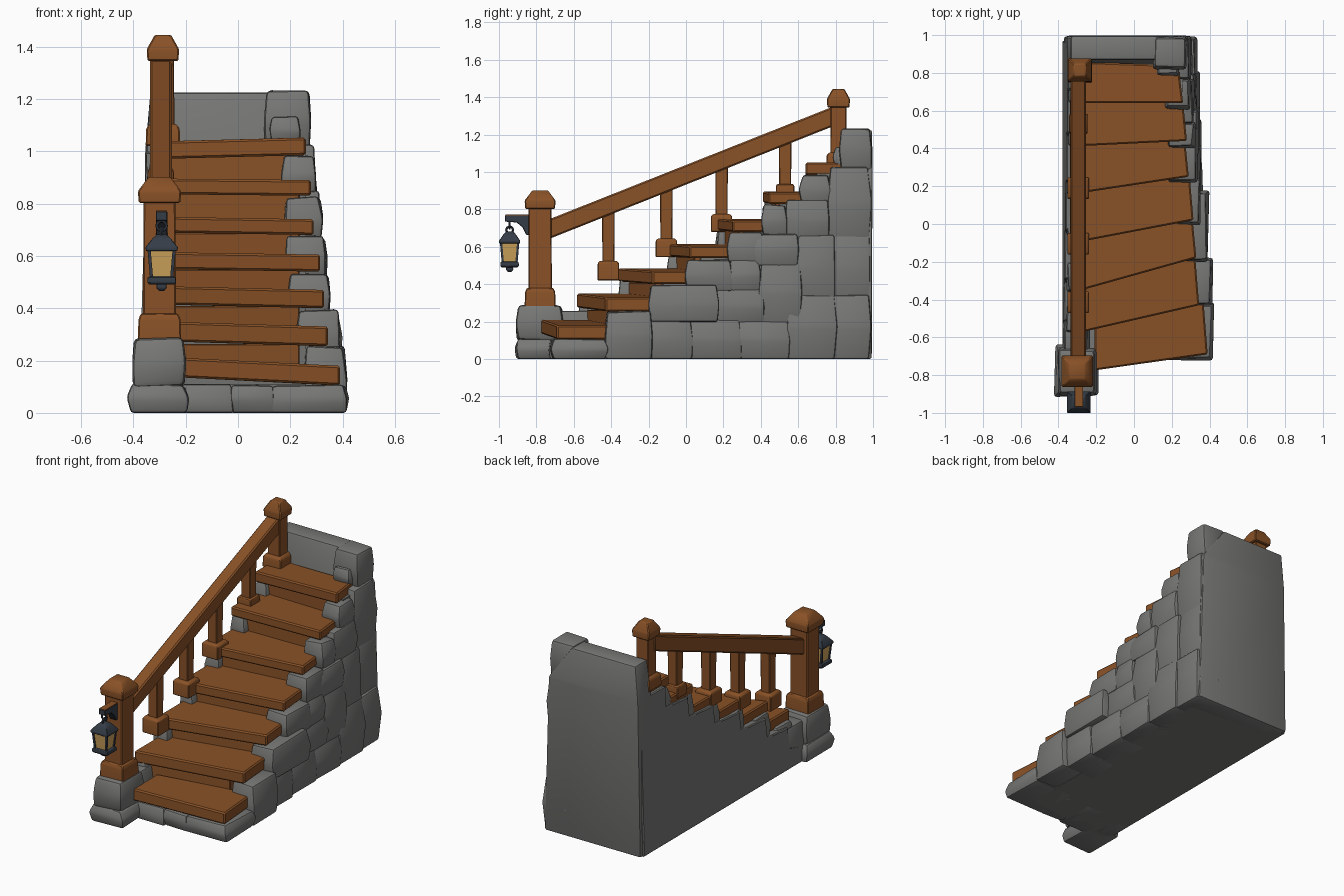
import bpy, bmesh, math, random
random.seed(4)

def material(name, col):
    m = bpy.data.materials.new(name)
    m.diffuse_color = (*col, 1)
    return m

STONE = material("grey_stone", (0.185, 0.185, 0.18))
WOOD = material("brown_wood", (0.25, 0.083, 0.02))
IRON = material("dark_iron", (0.036, 0.046, 0.062))
GLASS = material("amber_glass", (0.62, 0.37, 0.105))

# Skin between rings of points, cap the ends, bevel the edges
def loft(name, rings, mat, bevel=0.008, seg=1):
    bm = bmesh.new()
    vs = [[bm.verts.new(p) for p in r] for r in rings]
    n = len(rings[0])
    for a, b in zip(vs, vs[1:]):
        for i in range(n):
            bm.faces.new((a[i], a[(i + 1) % n], b[(i + 1) % n], b[i]))
    bm.faces.new(vs[0][::-1])
    bm.faces.new(vs[-1])
    bmesh.ops.recalc_face_normals(bm, faces=bm.faces)
    if bevel:
        bmesh.ops.bevel(bm, geom=bm.edges[:], offset=bevel, segments=seg,
                        profile=0.5, affect='EDGES', clamp_overlap=True)
    me = bpy.data.meshes.new(name)
    bm.to_mesh(me)
    bm.free()
    me.materials.append(mat)
    for p in me.polygons:
        p.use_smooth = True
    me.set_sharp_from_angle(angle=math.radians(30))
    ob = bpy.data.objects.new(name, me)
    bpy.context.collection.objects.link(ob)
    return ob

# Square tower: sections are (half_x, half_y, z)
def tower(name, cx, cy, sections, mat, bevel=0.005):
    return loft(name, [[(cx - a, cy - b, z), (cx + a, cy - b, z), (cx + a, cy + b, z), (cx - a, cy + b, z)]
                       for a, b, z in sections], mat, bevel)

def box(name, x0, x1, y0, y1, z0, z1, mat, bevel=0.006):
    return tower(name, (x0 + x1) / 2, (y0 + y1) / 2,
                 [((x1 - x0) / 2, (y1 - y0) / 2, z) for z in (z0, z1)], mat, bevel)

# Rough hewn block with wobbly corners
def stone(name, x0, x1, y0, y1, z0, z1, jit=0.011, bevel=0.016):
    r = lambda: random.uniform(-jit, jit)
    rings = []
    for k in range(3):
        z = z0 + (z1 - z0) * k / 2
        s = (0.003, -0.004, 0.008)[k]
        ring = []
        for x, y in ((x0 + s, y0 + s), (x1 - s, y0 + s), (x1 - s, y1 - s), (x0 + s, y1 - s)):
            zz = z if z == 0 else z + r() * 0.8
            ring.append((x + r(), min(y + r(), 0.995), zz))
        rings.append(ring)
    return loft(name, rings, STONE, bevel, 2)

# Steps: left x, left front y, right x, right front y, bottom z, top z, left tilt
T = [(-.21, -.775, .39, -.69, .105, .18, .03),
     (-.33, -.585, .345, -.43, .255, .33, .02),
     (-.33, -.365, .33, -.18, .40, .47, .015),
     (-.34, -.105, .315, .02, .54, .605, .01),
     (-.34, .155, .29, .25, .68, .74, .01),
     (-.34, .41, .28, .44, .83, .89, .006),
     (-.33, .64, .26, .64, .985, 1.052, -.015)]
END = (-.33, .80, .25, .76)
for i, (xl, yl, xr, yr, zb, zt, dz) in enumerate(T):
    nx = T[i + 1] if i < 6 else END
    byl, byr = nx[1] + .06, nx[3] + .06
    # Wooden tread
    loft(f"tread_{i+1}", [[(xl, yl, z + dz), (xr, yr, z), (xr - .025, max(byr, yr + .2), z), (xl, byl, z + dz)]
                          for z in (zb, zt)], WOOD, 0.008)
    # Stone core below the tread
    loft(f"core_{i+1}", [[(-.35, yl + .07, z), (.26, yr + .06, z), (.26, byr + .04, z), (-.35, byl + .04, z)]
                         for z in (0, zb + .006)], STONE, 0)
    # Riser board and left edge stone
    if i:
        pt = T[i - 1][5]
        f = lambda x: yl + (yr - yl) * (x - xl) / (xr - xl)
        loft(f"riser_{i+1}", [[(-.31, f(-.31) + .04, z), (.235, f(.235) + .04, z),
                               (.235, f(.235) + .08, z), (-.31, f(-.31) + .08, z)]
                              for z in (pt - .02, zb + .008)], WOOD, 0.004)
        stone(f"left_stone_{i+1}", -.365 + .02 * zb, -.255, yl + .01, yl + .17, pt - .08, zb + dz + .012, .008, .014)

# Flat left wall with a stepped top, leaning slightly inward
prof = [(.97, 0), (-.66, 0), (-.66, .1)]
for i in range(1, 7):
    y, z = T[i][1] + .06, T[i][4]
    prof += [(y, T[i - 1][4] + .03), (y + .015, z + .012)]
prof += [(.97, 1.0)]
loft("left_wall", [[(x + .03 * z, y, z) for y, z in prof] for x in (-.38, -.28)], STONE, 0.006)

# Back wall and its top blocks
loft("back_wall", [[(-.37, .83, 0), (.30, .83, 0), (.315, .993, 0), (-.37, .993, 0)],
                   [(-.35, .85, 1.0), (.27, .85, 1.0), (.285, .997, 1.0), (-.355, .997, 1.0)],
                   [(-.335, .87, 1.225), (.12, .87, 1.225), (.12, .995, 1.225), (-.335, .995, 1.225)]],
     STONE, 0.012, 2)
stone("top_corner_block", .1, .278, .825, .992, 1.0, 1.232, .005)
stone("small_top_stone", .125, .24, .79, .87, 1.03, 1.13, .006, .01)

# Right side stones: x0, x1, y0, y1, z0, z1
R = [(.25, .41, -.43, -.18, 0, .252), (.22, .39, -.195, .17, .2, .392), (.19, .35, 0, .25, .36, .532),
     (.18, .337, .22, .41, .52, .675), (.17, .335, .37, .60, .5, .67), (.18, .318, .405, .54, .66, .825),
     (.17, .317, .53, .77, .64, .845), (.165, .30, .61, .77, .83, .985), (.15, .30, .76, .985, .64, 1.03),
     (.15, .375, -.2, .03, 0, .21), (.15, .36, .01, .30, 0, .21), (.15, .35, .15, .42, .19, .38),
     (.15, .345, .23, .40, .36, .535), (.15, .35, .28, .56, 0, .21), (.15, .34, .39, .62, .19, .52),
     (.15, .34, .54, .80, 0, .34), (.15, .325, .59, .80, .32, .66), (.15, .327, .77, .985, 0, .34),
     (.15, .31, .78, .985, .31, .66)]
for i, s in enumerate(R):
    stone(f"side_stone_{i+1}", *s, jit=.007, bevel=.013)

# Front footing row and newel pedestal
for i, s in enumerate([(-.23, -.02, -.73, -.45), (-.03, .14, -.72, -.45), (.12, .415, -.715, -.42)]):
    stone(f"front_stone_{i+1}", *s, 0, .105, .008, .012)
stone("pedestal_foot", -.415, -.195, -.908, -.64, 0, .11, .008, .013)
stone("pedestal_block", -.405, -.2, -.905, -.66, .1, .285, .007, .02)
stone("left_front_stone", -.375, -.24, -.68, -.48, 0, .26, .006, .014)

# Newel posts
X = -.295
def newel(name, x, cy, zb, zc, zt, w, b, c, bh):
    tower(name + "_base", x, cy, [(b, b, zb), (b * .97, b * .97, zb + bh * .8), (w * 1.12, w * 1.12, zb + bh)], WOOD)
    tower(name + "_shaft", x, cy, [(w, w, zb + .02), (w * .97, w * .97, zc + .02)], WOOD)
    tower(name + "_cap", x, cy, [(c * .95, c * .95, zc), (c, c, zc + .045), (c * .5, c * .5, zt)], WOOD)
newel("lower_post", -.3, -.78, .275, .802, .902, .063, .083, .083, .105)
newel("upper_post", -.287, .815, 1.02, 1.345, 1.445, .044, .066, .062, .085)

# Handrail
loft("handrail", [[(X - .042, y, z), (X + .042, y, z), (X + .042, y, z + .105), (X - .042, y, z + .105)]
                  for y, z in ((-.75, .635), (.80, 1.25))], WOOD, 0.008)

# Balusters
for i, (y, zb, zt) in enumerate([(-.415, .42, .525), (-.105, .545, .645), (.19, .68, .775), (.53, .86, .935)]):
    top = .70 + (y + .71) * .398
    b = .057 if i < 3 else .05
    tower(f"baluster_{i+1}_base", X, y, [(b, b, zb), (b, b, zt - .012), (.045, .045, zt)], WOOD, .004)
    tower(f"baluster_{i+1}_shaft", X, y, [(.032, .032, zt - .02), (.034, .034, top)], WOOD, .004)

# Lantern bracket: arm with curved brace and a wooden top strip
LX, LY = -.292, -.943
arm = [(-.835, .77), (-.968, .77), (-.968, .735), (-.905, .73), (-.875, .705), (-.855, .665), (-.835, .66)]
loft("bracket", [[(x, y, z) for y, z in arm] for x in (LX - .022, LX + .022)], IRON, .003)
box("bracket_top_strip", LX - .021, LX + .021, -.966, -.84, .768, .773, WOOD, 0)

# Hanging rings
for i, (z, rot) in enumerate([(.715, 0), (.69, math.pi / 2)]):
    bpy.ops.mesh.primitive_torus_add(major_radius=.018, minor_radius=.006, major_segments=14, minor_segments=6,
                                     location=(LX, LY, z), rotation=(math.pi / 2, 0, rot))
    ring = bpy.context.object
    ring.name = f"lantern_ring_{i+1}"
    ring.data.materials.append(IRON)

# Lantern
tower("lantern_roof", LX, LY, [(.059, .055, .618), (.063, .057, .632), (.034, .032, .668), (.018, .018, .682)], IRON, .002)
tower("lantern_glass", LX, LY, [(.038, .036, .515), (.049, .046, .622)], GLASS, 0)
tower("lantern_base", LX, LY, [(.046, .042, .490), (.055, .05, .498), (.053, .048, .518), (.044, .042, .522)], IRON, .001)
tower("lantern_finial", LX, LY, [(.01, .01, .466), (.02, .02, .478), (.018, .018, .495)], IRON, .002)
for sx in (-1, 1):
    for sy in (-1, 1):
        loft(f"lantern_bar_{sx}_{sy}", [[(LX + sx * (h + .002) + a, LY + sy * h + b, z) for a, b in
             ((-.006, -.006), (.006, -.006), (.006, .006), (-.006, .006))]
             for h, z in ((.036, .51), (.046, .625))], IRON, 0)
